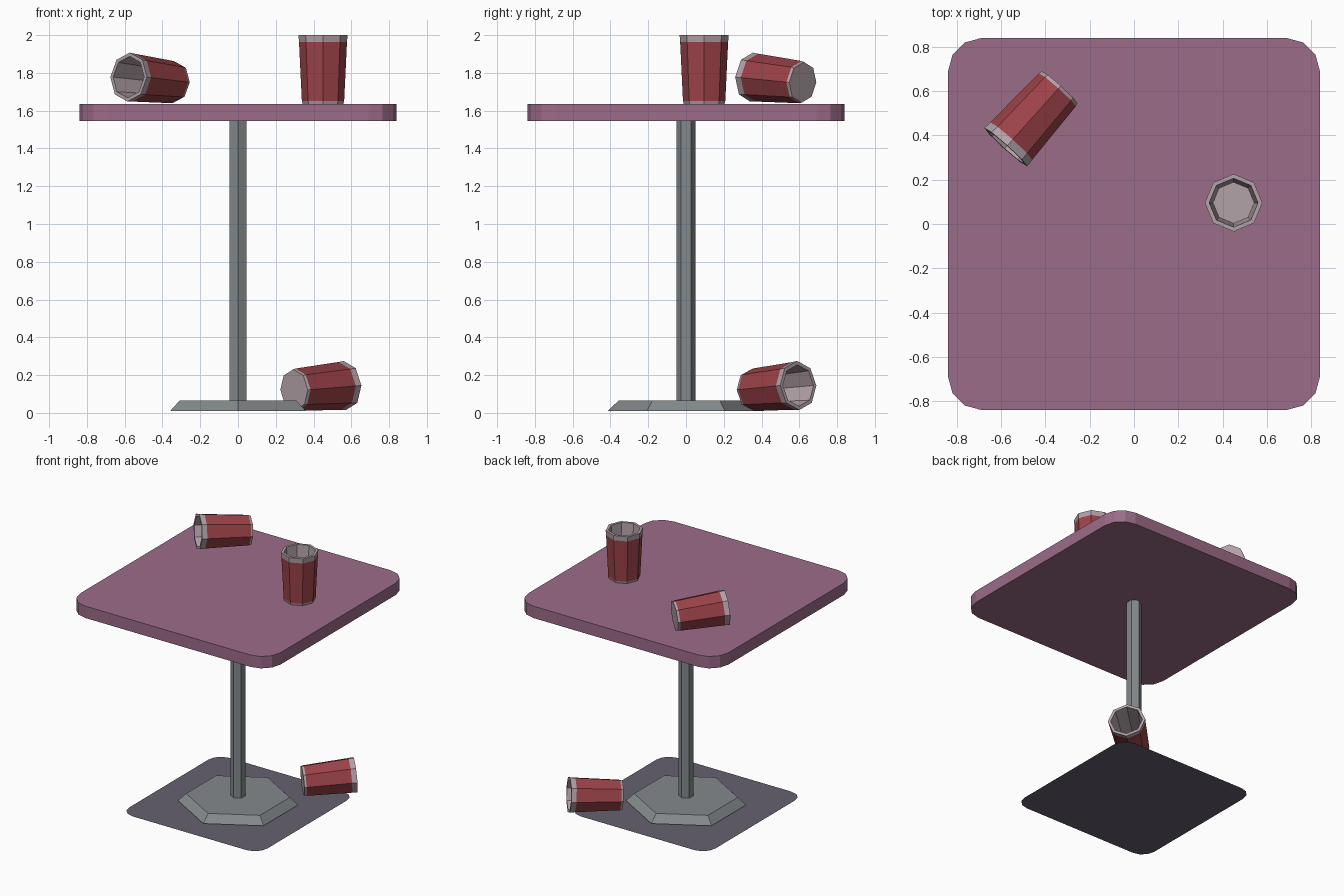
import bpy, bmesh, math
from mathutils import Vector, Matrix

if "Cube" in bpy.data.objects:
    bpy.data.objects.remove(bpy.data.objects["Cube"])


def material(name, rgb):
    m = bpy.data.materials.new(name)
    m.diffuse_color = (*rgb, 1)
    m.use_nodes = True
    m.node_tree.nodes["Principled BSDF"].inputs["Base Color"].default_value = m.diffuse_color
    return m


PLUM = material("plum", (0.33, 0.15, 0.25))
RED = material("red", (0.33, 0.055, 0.065))
PALE = material("pale", (0.45, 0.36, 0.39))
STEEL = material("steel", (0.23, 0.25, 0.26))
SLATE = material("slate", (0.13, 0.12, 0.16))


def finish(name, bm, mats, matrix=Matrix()):
    me = bpy.data.meshes.new(name)
    bm.normal_update()
    bm.to_mesh(me)
    bm.free()
    for m in mats:
        me.materials.append(m)
    ob = bpy.data.objects.new(name, me)
    ob.matrix_world = matrix
    bpy.context.collection.objects.link(ob)
    return ob


def lathe(name, profile, sides, mats, slots=None, start=0.0, matrix=Matrix()):
    """Faceted turned shape: rings of (radius, z), capped at both ends."""
    bm = bmesh.new()
    rings = []
    for r, z in profile:
        angles = [start + math.tau * i / sides for i in range(sides)]
        rings.append([bm.verts.new((r * math.cos(a), r * math.sin(a), z)) for a in angles])
    slots = slots or [0] * (len(profile) + 1)
    bm.faces.new(rings[0][::-1]).material_index = slots[0]
    for k in range(len(rings) - 1):
        lo, hi = rings[k], rings[k + 1]
        for i in range(sides):
            j = (i + 1) % sides
            bm.faces.new((lo[i], lo[j], hi[j], hi[i])).material_index = slots[k + 1]
    bm.faces.new(rings[-1]).material_index = slots[-1]
    return finish(name, bm, mats, matrix)


def rounded_slab(name, half, radius, z0, z1, mat):
    """Square sheet with three-step rounded corners, thickened if z1 > z0."""
    bm = bmesh.new()
    pts = []
    for q, (sx, sy) in enumerate([(1, 1), (-1, 1), (-1, -1), (1, -1)]):
        for s in range(4):
            a = math.radians(90 * q + 30 * s)
            pts.append(bm.verts.new(((half - radius) * sx + radius * math.cos(a),
                                     (half - radius) * sy + radius * math.sin(a), z0)))
    face = bm.faces.new(pts)
    if z1 > z0:
        ext = bmesh.ops.extrude_face_region(bm, geom=[face], use_keep_orig=True)
        verts = [g for g in ext["geom"] if isinstance(g, bmesh.types.BMVert)]
        bmesh.ops.translate(bm, verts=verts, vec=(0, 0, z1 - z0))
        bmesh.ops.recalc_face_normals(bm, faces=bm.faces)
    return finish(name, bm, [mat])


def cup(name, base, mouth):
    """Eight-sided cup whose axis runs from base centre to mouth centre."""
    axis = (Vector(mouth) - Vector(base)).normalized()
    side = Vector((0, 0, 1)).cross(axis)
    side = side.normalized() if side.length > 0.01 else Vector((1, 0, 0))
    up = axis.cross(side)
    rot = Matrix((side, up, axis)).transposed().to_4x4()
    profile = [(0.108, 0), (0.112, 0.016), (0.127, 0.328), (0.13, 0.365),
               (0.11, 0.365), (0.093, 0.018)]
    lathe(name, profile, 8, [RED, PALE], [1, 1, 0, 1, 1, 1, 1],
          matrix=Matrix.Translation(base) @ rot)


# Table
rounded_slab("table_top", 0.84, 0.15, 1.545, 1.635, PLUM)
lathe("table_pole", [(0.051, 0.06), (0.051, 1.55)], 6, [STEEL], start=math.pi / 2)
lathe("table_foot", [(0.415, 0.01), (0.357, 0.065)], 6, [STEEL], start=math.pi / 2)

# Thin floor sheet under the foot
rounded_slab("floor_sheet", 0.58, 0.104, 0, 0, SLATE)

# Cups: one upright, one tipped on the table, one on the floor
cup("standing_cup", (0.45, 0.096, 1.635), (0.45, 0.096, 2.0))
cup("tipped_cup", (-0.336, 0.618, 1.75), (-0.58, 0.346, 1.778))
cup("fallen_cup", (0.297, 0.348, 0.122), (0.565, 0.594, 0.145))
